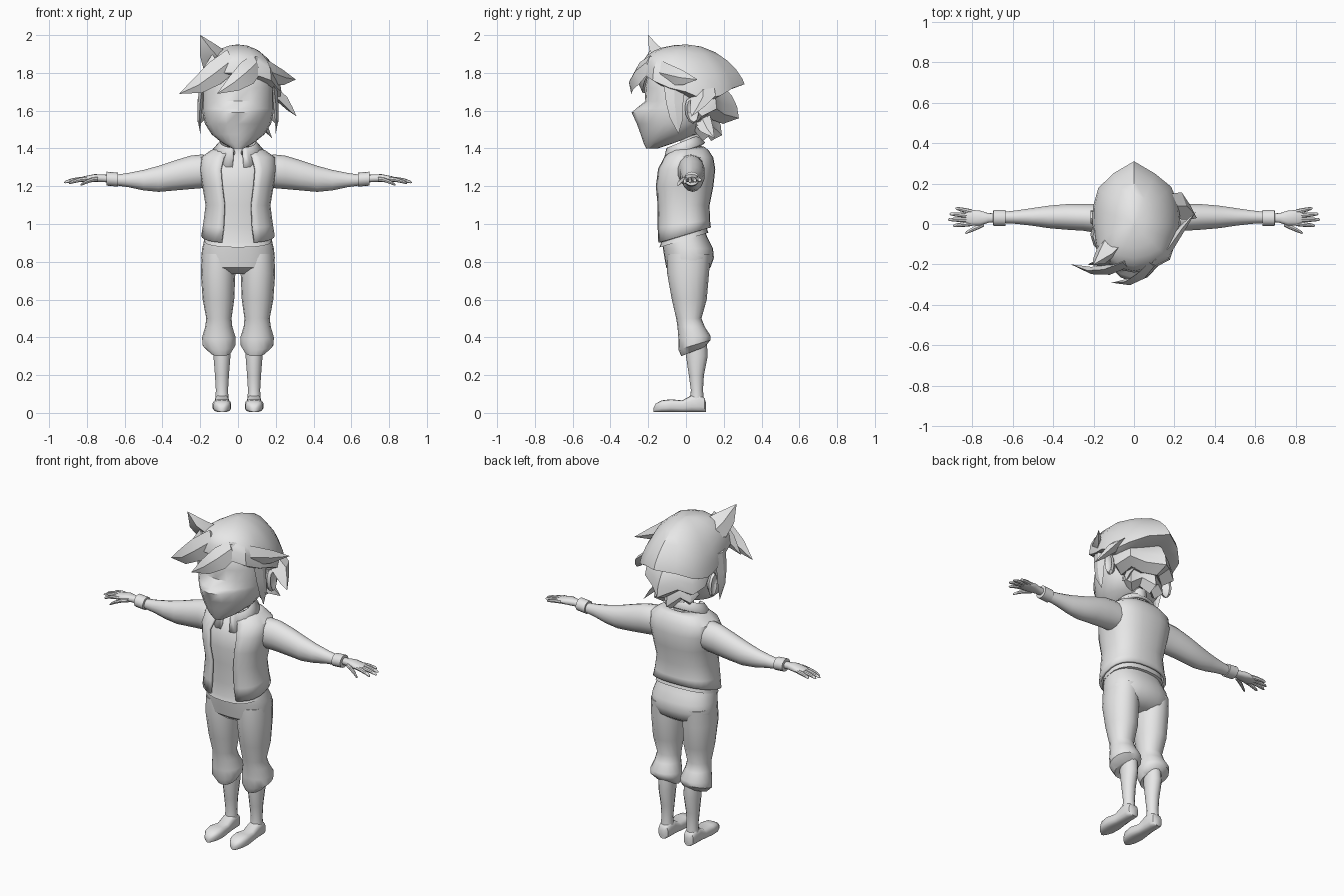
import bpy, bmesh, math
from mathutils import Vector as V

grey = bpy.data.materials.new("plain_grey")
grey.diffuse_color = (0.8, 0.8, 0.8, 1)


def loft(name, rings, closed=True, cap=True, thick=0, angle=40):
    """Skin a list of equal-length point rings."""
    bm = bmesh.new()
    rows = [[bm.verts.new(p) for p in r] for r in rings]
    n = len(rows[0])
    for a, b in zip(rows, rows[1:]):
        for i in range(n if closed else n - 1):
            j = (i + 1) % n
            bm.faces.new((a[i], a[j], b[j], b[i]))
    if cap and closed:
        bm.faces.new(rows[0])
        bm.faces.new(rows[-1])
    bmesh.ops.remove_doubles(bm, verts=bm.verts, dist=0.0005)
    bmesh.ops.recalc_face_normals(bm, faces=bm.faces)
    me = bpy.data.meshes.new(name)
    bm.to_mesh(me)
    bm.free()
    ob = bpy.data.objects.new(name, me)
    bpy.context.collection.objects.link(ob)
    me.materials.append(grey)
    bpy.ops.object.select_all(action='DESELECT')
    ob.select_set(True)
    bpy.context.view_layer.objects.active = ob
    bpy.ops.object.shade_smooth_by_angle(angle=math.radians(angle))
    if thick:
        m = ob.modifiers.new("thickness", 'SOLIDIFY')
        m.thickness, m.offset = thick, 0
    return ob


def pw(t, e):
    return math.copysign(abs(t) ** e, t) if abs(t) > 1e-9 else 0.0


def oval(c, u, v, n=16, e=1.0, angles=None):
    """Ring around c, starting at -v and turning towards +u."""
    angles = angles or [2 * math.pi * i / n for i in range(n)]
    return [V(c) + V(u) * pw(math.sin(a), e) - V(v) * pw(math.cos(a), e) for a in angles]


def level(z, rx, yf, yb, cx=0, slant=0, **k):
    """Horizontal ring from half width and front/back extents."""
    ry = (yb - yf) / 2
    return oval((cx, (yf + yb) / 2, z), (rx, 0, 0), (0, ry, ry * slant), **k)


# Head with a pointed muzzle
head = []
for z, rx, yf, yb, nose in [(1.40, .03, -.21, -.15, 0), (1.43, .085, -.215, -.06, .01),
                            (1.475, .14, -.215, .06, .025), (1.53, .175, -.215, .10, .045),
                            (1.59, .188, -.215, .12, .073), (1.61, .19, -.215, .12, .05),
                            (1.65, .19, -.21, .13, .005), (1.72, .19, -.22, .14, 0),
                            (1.80, .18, -.20, .14, 0), (1.88, .12, -.14, .08, 0)]:
    r = level(z, rx, yf, yb, n=20, e=.9)
    for i, p in enumerate(r):
        p.y -= nose * max(0, math.cos(2 * math.pi * i / 20)) ** 5
    head.append(r)
loft("head", head)
loft("neck", [level(z, r, .02 - r, .03 + r) for z, r in [(1.34, .07), (1.42, .05), (1.52, .05)]])

# Ears
for s in (-1, 1):
    loft("ear", [oval((s * x, y, 1.60), (0, w, 0), (0, -.2 * w, h), n=10)
                 for x, y, w, h in [(.17, .02, .02, .04), (.20, .03, .036, .07),
                                    (.215, .035, .03, .06), (.205, .03, .015, .03)]])


# Hair layers: radius and hem height listed around the head from the front
def hair_layer(name, top, radii, hems, cy=0, front=1.0, back=1.0):
    n, rings = len(radii), []
    for k in range(7):
        t = k / 6 * math.pi / 2
        ring = []
        for i, (r, h) in enumerate(zip(radii, hems)):
            a = 2 * math.pi * i / n
            p = front + (back - front) * (1 - math.cos(a)) / 2
            d = max(.02, math.sin(t)) * r
            ring.append(V((math.sin(a) * d, cy - math.cos(a) * d,
                           h + (top - h) * max(0, math.cos(t)) ** p)))
        rings.append(ring)
    rings.append([V((p.x * .7, p.y * .7, p.z - .03)) for p in rings[-1]])
    loft(name, rings, angle=35)


hair_layer("hair_cap", 1.95,
           [.24, .24, .25, .225, .23, .24, .26, .27, .31, .27, .25, .22, .205, .21, .25, .24],
           [1.80, 1.79, 1.76, 1.72, 1.70, 1.66, 1.68, 1.72, 1.74, 1.72, 1.68, 1.66, 1.68, 1.72, 1.76, 1.80],
           front=.7, back=1.5)
hair_layer("hair_back_middle", 1.80,
           [.12, .12, .12, .14, .18, .22, .23, .22, .28, .22, .22, .20, .17, .14, .12, .12],
           [1.70, 1.70, 1.70, 1.70, 1.66, 1.57, 1.61, 1.58, 1.56, 1.60, 1.57, 1.60, 1.66, 1.70, 1.70, 1.70])
hair_layer("hair_nape", 1.68,
           [.05, .05, .05, .06, .10, .14, .18, .15, .19, .15, .16, .14, .10, .06, .05, .05],
           [1.56, 1.56, 1.56, 1.56, 1.55, 1.53, 1.47, 1.52, 1.47, 1.52, 1.49, 1.53, 1.55, 1.56, 1.56, 1.56])


# Pointed hair locks: path sections of centre and half width, with a shared side direction
def lock(name, side, out, *secs, flat=.4):
    side, out = V(side).normalized(), V(out).normalized()
    loft(name, [oval(c, side * w, out * w * flat, n=4) for c, w in secs], angle=30)


lock("crown_spike", (1, .3, .5), (.3, -1, .2), ((-.11, -.10, 1.86), .085),
     ((-.155, -.16, 1.92), .055), ((-.2, -.2, 2.0), .001), flat=.7)
lock("fringe_left", (.5, 0, -1), (0, -1, 0), ((-.03, -.19, 1.87), .06), ((-.12, -.225, 1.80), .065),
     ((-.21, -.23, 1.735), .045), ((-.31, -.2, 1.69), .001))
lock("fringe_left_small", (.6, 0, -1), (0, -1, 0), ((-.10, -.17, 1.84), .07),
     ((-.17, -.19, 1.77), .045), ((-.23, -.20, 1.70), .001))
lock("fringe_middle", (.6, 0, -1), (0, -1, .3), ((.10, -.19, 1.85), .05), ((.05, -.245, 1.80), .065),
     ((-.02, -.285, 1.745), .045), ((-.11, -.29, 1.69), .001))
lock("fringe_right", (0, 0, 1), (1, -1, 0), ((.09, -.19, 1.83), .06), ((.17, -.12, 1.80), .06),
     ((.24, -.02, 1.775), .04), ((.305, .06, 1.765), .001))
lock("side_lock_right", (0, 1, .3), (1, 0, .6), ((.17, .09, 1.72), .06), ((.235, .09, 1.66), .07),
     ((.275, .06, 1.61), .04), ((.31, .03, 1.57), .001))
lock("nape_lock_right", (0, 1, .3), (1, 0, .6), ((.10, .08, 1.56), .05),
     ((.15, .11, 1.50), .035), ((.18, .15, 1.455), .001))
for s in (-1, 1):
    lock("sideburn", (0, 1, 0), (s, 0, 0), ((s * .185, -.06, 1.76), .06), ((s * .2, -.06, 1.64), .045),
         ((s * .205, -.05, 1.56), .035), ((s * .2, -.04, 1.48), .001), flat=.3)

# Shirt and the open vest over it
body = [(.94, .188, -.148, .125, .3), (1.0, .178, -.15, .12, .15), (1.1, .165, -.15, .118, 0),
        (1.2, .182, -.162, .138, 0), (1.29, .197, -.15, .148, 0), (1.35, .19, -.115, .138, 0),
        (1.385, .14, -.08, .115, 0), (1.405, .09, -.05, .09, 0)]
loft("shirt", [level(.915, .18, -.14, .118, slant=.3, n=24, e=.8)] +
     [level(z, rx - .014, yf + .016, yb - .014, slant=sl, n=24, e=.8) for z, rx, yf, yb, sl in body])
gaps = (22, 20, 20, 22, 22, 18, 16, 16)
loft("vest", [level(z, rx, yf, yb, slant=sl, e=.8,
                    angles=[math.radians(g + (360 - 2 * g) * i / 24) for i in range(25)])
              for (z, rx, yf, yb, sl), g in zip(body, gaps)], closed=False, thick=.014)

# Folded collar with two front points
rows = [[], [], []]
for i in range(21):
    a = math.radians(14 + 332 * i / 20)
    tip = max(0, math.cos(a)) ** 4
    for row, (r, dz) in zip(rows, [(.075, -.02), (.095, .012), (.132 - .01 * tip, -.035 - .075 * tip)]):
        y = -math.cos(a) * r * .88
        row.append(V((math.sin(a) * r, y - .02, 1.415 + .4 * y + dz)))
loft("collar", rows, closed=False, thick=.016)

# Trousers
loft("trouser_seat", [level(z, rx, yf, yb, n=24, e=.85) for z, rx, yf, yb in
                      [(.96, .165, -.11, .10), (.92, .178, -.128, .118), (.87, .19, -.122, .143),
                       (.82, .195, -.114, .148), (.77, .188, -.105, .13), (.735, .13, -.06, .08)]])
for s in (-1, 1):
    loft("trouser_leg", [level(z, (b - a) / 2, yf, yb, cx=s * (a + b) / 2, slant=sl, e=.95)
                         for z, a, b, yf, yb, sl in
                         [(.84, .02, .192, -.10, .13, 0), (.74, .014, .197, -.10, .122, 0),
                          (.60, .02, .187, -.075, .11, 0), (.50, .034, .168, -.052, .082, 0),
                          (.455, .03, .174, -.045, .10, 0), (.40, .012, .19, -.04, .13, .1),
                          (.36, .012, .188, -.04, .13, .3), (.325, .035, .15, -.025, .10, .4),
                          (.33, .045, .13, 0, .09, .3)]])
    # Lower leg and shoe
    loft("shin", [level(z, rx, yf, yb, cx=s * .085, n=14) for z, rx, yf, yb in
                  [(.38, .046, .0, .11), (.30, .046, .0, .115), (.2, .038, .015, .095),
                   (.12, .033, .026, .09), (.07, .036, .02, .095)]])
    loft("shoe", [oval((s * .085, y, .004 + h / 2), (w, 0, 0), (0, 0, h / 2), n=14, e=.65)
                  for y, w, h in [(.106, .018, .05), (.098, .032, .075), (.07, .038, .095),
                                  (.03, .038, .09), (-.02, .040, .062), (-.08, .05, .068),
                                  (-.13, .045, .062), (-.16, .028, .045), (-.171, .01, .025)]])

    # Sleeve, cuff and hand
    def limb(name, secs, n=14, e=1.0):
        loft(name, [oval((s * x, (ya + yb) / 2, (za + zb) / 2), (0, (yb - ya) / 2, 0),
                         (0, 0, (zb - za) / 2), n=n, e=e) for x, ya, yb, za, zb in secs])

    limb("sleeve", [(.14, -.04, .10, 1.20, 1.36), (.19, -.045, .10, 1.19, 1.368),
                    (.25, -.035, .10, 1.185, 1.362), (.33, -.03, .10, 1.178, 1.338),
                    (.42, -.022, .092, 1.17, 1.308), (.50, -.01, .08, 1.178, 1.286),
                    (.58, .0, .068, 1.195, 1.27), (.65, .004, .06, 1.205, 1.26)])
    limb("cuff", [(.635, .005, .055, 1.21, 1.26), (.636, -.01, .07, 1.198, 1.272),
                  (.695, -.01, .07, 1.203, 1.277), (.696, .005, .055, 1.215, 1.265)])
    limb("palm", [(.68, .01, .052, 1.22, 1.26), (.72, .006, .054, 1.222, 1.262),
                  (.76, -.008, .066, 1.222, 1.264), (.81, -.008, .07, 1.22, 1.254),
                  (.83, .0, .066, 1.224, 1.248)], n=12, e=.85)
    for name, x0, y0, x1, y1, z1 in [("index_finger", .80, .002, .895, -.008, 1.215),
                                     ("middle_finger", .81, .021, .92, .022, 1.22),
                                     ("ring_finger", .81, .041, .912, .05, 1.224),
                                     ("little_finger", .80, .060, .882, .078, 1.228),
                                     ("thumb", .74, .0, .835, -.045, 1.205)]:
        z0 = 1.238
        secs = []
        for t, r in [(0, .012), (.35, .012), (.7, .010), (.93, .007), (1, .002)]:
            x, y, z = x0 + (x1 - x0) * t, y0 + (y1 - y0) * t, z0 + (z1 - z0) * t * t
            secs.append((x, y - r, y + r, z - r, z + r))
        limb(name, secs, n=8)
